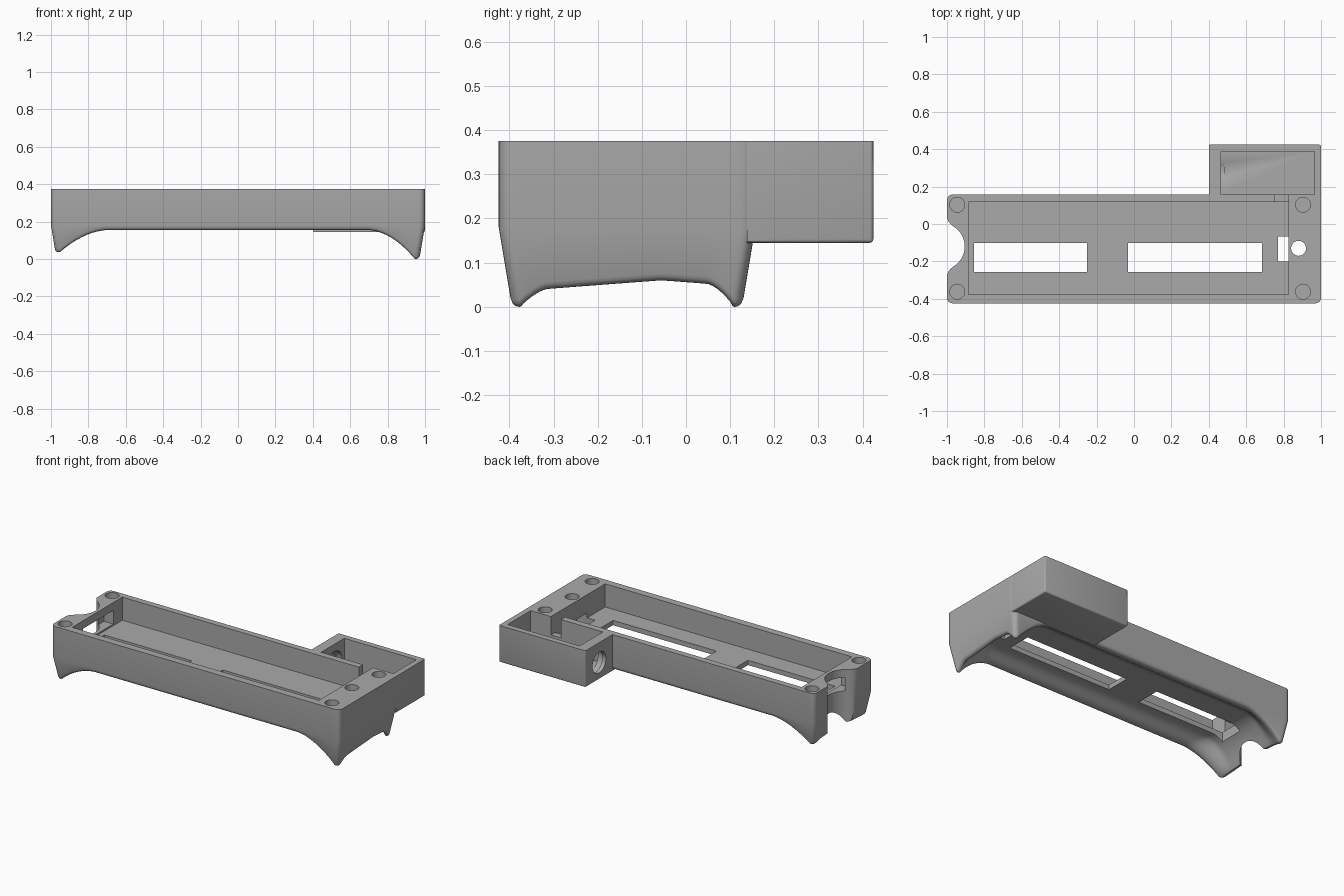
import bpy, bmesh, math

cube = bpy.data.objects.get("Cube")
if cube:
    bpy.data.objects.remove(cube, do_unlink=True)

grey = bpy.data.materials.new("plain_grey")
grey.use_nodes = True
COLOUR = (0.4, 0.4, 0.4, 1)
grey.diffuse_color = COLOUR
grey.node_tree.nodes["Principled BSDF"].inputs["Base Color"].default_value = COLOUR

TOP, FLOOR, SKIRT = 0.375, 0.23, 0.18
FRONT, BACK = -0.424, 0.157
MID, HALF = (FRONT + BACK) / 2, (BACK - FRONT) / 2
CORNER, FILLET = 0.03, 0.016


def finish(name, bm):
    bmesh.ops.recalc_face_normals(bm, faces=bm.faces)
    mesh = bpy.data.meshes.new(name)
    bm.to_mesh(mesh)
    bm.free()
    mesh.materials.append(grey)
    obj = bpy.data.objects.new(name, mesh)
    bpy.context.collection.objects.link(obj)
    return obj


def prism(name, points, z0, z1):
    """Extrude a flat outline from z0 up to z1."""
    bm = bmesh.new()
    face = bm.faces.new([bm.verts.new((x, y, z0)) for x, y in points])
    out = bmesh.ops.extrude_face_region(bm, geom=[face])["geom"]
    bmesh.ops.translate(bm, vec=(0, 0, z1 - z0),
                        verts=[v for v in out if isinstance(v, bmesh.types.BMVert)])
    return finish(name, bm)


def box(name, x0, x1, y0, y1, z0, z1):
    return prism(name, [(x0, y0), (x1, y0), (x1, y1), (x0, y1)], z0, z1)


def round_hole(name, x, y, r, z0, z1):
    ring = [math.tau * i / 32 for i in range(32)]
    return prism(name, [(x + r * math.cos(a), y + r * math.sin(a)) for a in ring], z0, z1)


def apply(obj, kind, **settings):
    mod = obj.modifiers.new(kind, kind)
    for key, value in settings.items():
        setattr(mod, key, value)
    bpy.context.view_layer.objects.active = obj
    bpy.ops.object.modifier_apply(modifier=mod.name)


def combine(obj, other, operation="DIFFERENCE"):
    apply(obj, "BOOLEAN", object=other, operation=operation, solver="EXACT")
    bpy.data.objects.remove(other, do_unlink=True)


def clamp(t):
    return max(0.0, min(1.0, t))


def underside(x, y):
    """Vaulted underside that drops to the ends and to a foot at each corner."""
    end, side = 1 - abs(x), HALF - abs(y - MID)
    t = clamp((side - 0.02) / 0.11)
    vault = t * t * (3 - 2 * t)
    base = 0.155 + 0.045 * vault
    foot = clamp((0.095 - side) / 0.075) ** 1.6
    end_edge = 0.06 - 0.07 * abs(y + 0.05)
    low = end_edge + ((0 if x > 0 else 0.037) - end_edge) * foot
    reach = 0.3 - 0.08 * vault
    z = base + (low - base) * clamp((reach - end) / (reach - 0.025)) ** 1.75
    lip = clamp(1 - min(end, side) / FILLET)
    return z + FILLET * (1 - math.sqrt(1 - lip * lip))


def round_corner(x, y):
    """Bend the grid corners into quarter circles."""
    a, b = abs(x) - (1 - CORNER), abs(y - MID) - (HALF - CORNER)
    if a <= 0 or b <= 0:
        return x, y
    f = max(a, b) / math.hypot(a, b)
    return (math.copysign(1 - CORNER + a * f, x),
            MID + math.copysign(HALF - CORNER + b * f, y - MID))


def stations(half, reach, step):
    """Distances across a side, denser near both edges."""
    edge = [0, 0.002, 0.005, 0.01, 0.016, 0.022, 0.03]
    while edge[-1] + step < reach:
        edge.append(edge[-1] + step)
    return [-half + d for d in edge] + [0] + [half - d for d in reversed(edge)]


# Tray body: sculpted underside, tapered skirt, straight walls
xs, ys = stations(1, 0.32, 0.015), stations(HALF, 0.28, 0.012)
bm = bmesh.new()
grid, rim, lid = {}, {}, {}
nx, ny = len(xs) - 1, len(ys) - 1
for i, x in enumerate(xs):
    for j, dy in enumerate(ys):
        z = underside(x, MID + dy)
        px, py = round_corner(x, MID + dy)
        taper = 0.03 * clamp((SKIRT - z) / SKIRT)
        grid[i, j] = bm.verts.new((px * (1 - taper),
                                   MID + (py - MID) * (1 - taper / HALF), z))
        if i in (0, nx) or j in (0, ny):
            rim[i, j] = bm.verts.new((px, py, SKIRT))
            lid[i, j] = bm.verts.new((px, py, TOP))
for i in range(nx):
    for j in range(ny):
        bm.faces.new([grid[p] for p in ((i, j), (i, j + 1), (i + 1, j + 1), (i + 1, j))])
loop = ([(i, 0) for i in range(nx)] + [(nx, j) for j in range(ny)]
        + [(i, ny) for i in range(nx, 0, -1)] + [(0, j) for j in range(ny, 0, -1)])
for p, q in zip(loop, loop[1:] + loop[:1]):
    bm.faces.new((grid[p], grid[q], rim[q], rim[p]))
    bm.faces.new((rim[p], rim[q], lid[q], lid[p]))
bm.faces.new([lid[p] for p in loop])
body = finish("tray_body", bm)

# Side compartment at the back, bevelled on its outer edges only
side_box = box("side_box", 0.4, 1, 0.05, 0.424, 0.145, TOP + 0.1)
apply(side_box, "BEVEL", width=0.008, segments=3)
combine(side_box, box("top_trim", 0, 2, -1, 1, TOP, 1))
combine(side_box, box("front_trim", 0, 2, -1, 0.138, -1, 1))
combine(body, side_box, "UNION")

# Pockets, floor slots and wire passages
for name, *size in (
        ("main_pocket", -0.885, 0.825, -0.378, 0.118, FLOOR, 1),
        ("side_pocket", 0.465, 0.965, 0.159, 0.388, 0.18, 1),
        ("left_floor_slot", -0.855, -0.25, -0.256, -0.102, -1, 0.3),
        ("right_floor_slot", -0.033, 0.685, -0.256, -0.102, -1, 0.3),
        ("end_floor_slot", 0.77, 0.9, -0.2, -0.067, -1, FLOOR + 0.03),
        ("wire_gap", 0.755, 0.825, 0.1, 0.18, 0.26, 1),
        ("end_window", -0.95, -0.87, -0.27, 0.03, 0.24, 0.325)):
    combine(body, box(name, *size))

# Blind corner holes and the through hole
for x in (-0.945, 0.904):
    for y in (-0.362, 0.103):
        combine(body, round_hole("screw_hole", x, y, 0.04, 0.25, 1))
combine(body, round_hole("through_hole", 0.88, -0.13, 0.04, -1, 1))

# Round opening in the side compartment wall, recessed on the inside
for name, r, x0, x1 in (("port", 0.066, 0.37, 0.48), ("port_recess", 0.08, 0.425, 0.48)):
    cutter = round_hole(name, 0, 0, r, x0, x1)
    cutter.rotation_euler = (0, math.pi / 2, 0)
    cutter.location = (0, 0.288, 0.25)
    bpy.context.view_layer.update()
    combine(body, cutter)

# Flared notch in the end wall
arc = [math.radians(a) for a in range(-60, 61, 8)]
flare = [(-1.1, 0.15), (-1.0, 0.15), (-0.992, 0.134), (-0.981, 0.12)]
outline = ([(x, -0.12 - d) for x, d in flare]
           + [(-1.03 + 0.125 * math.cos(a), -0.12 + 0.125 * math.sin(a)) for a in arc]
           + [(x, -0.12 + d) for x, d in reversed(flare)])
combine(body, prism("end_notch", outline, -1, 1))

# Smooth curves, crisp edges
bpy.ops.object.select_all(action="DESELECT")
body.select_set(True)
bpy.context.view_layer.objects.active = body
bpy.ops.object.shade_smooth_by_angle(angle=math.radians(30))
